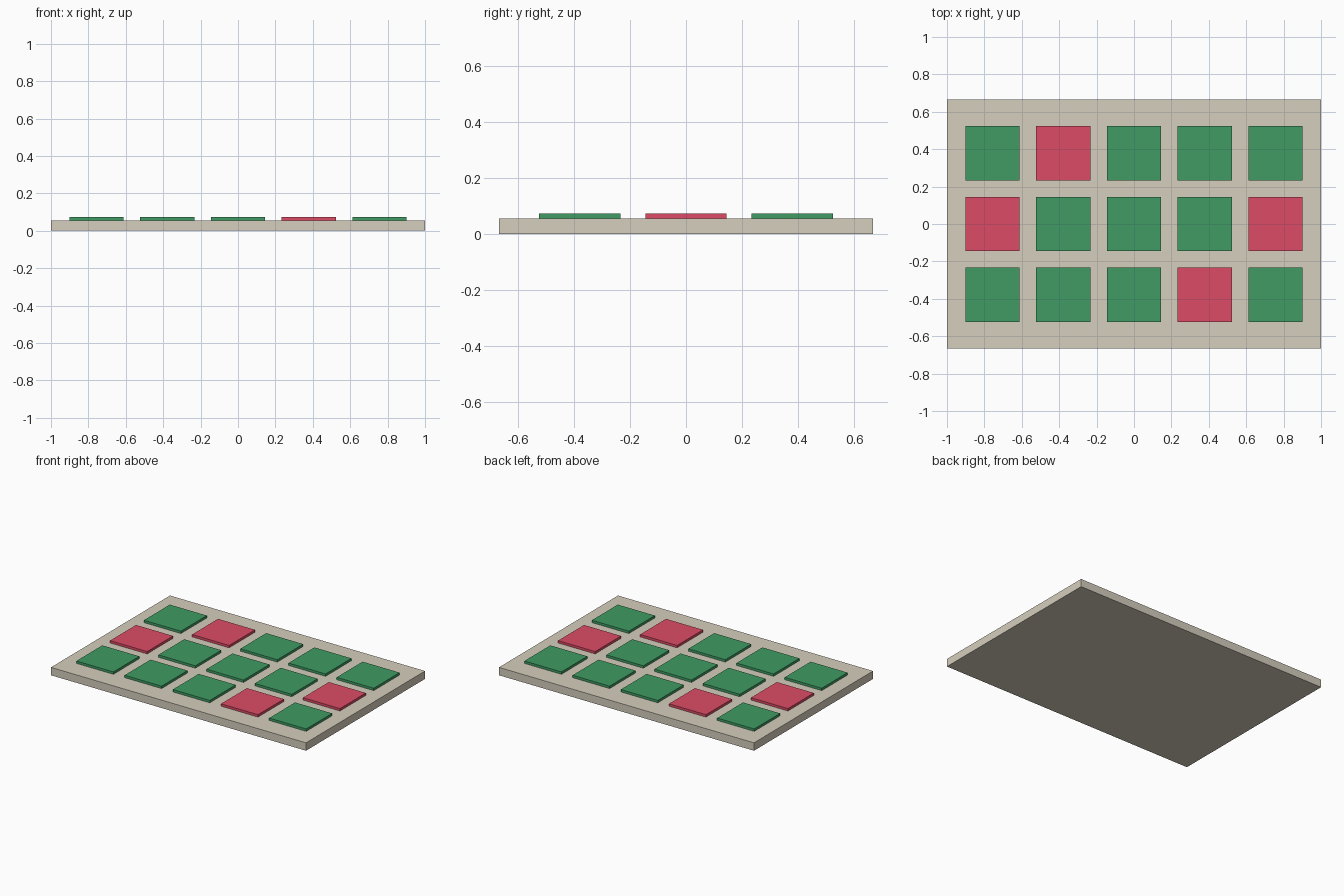
import bpy

if "Cube" in bpy.data.objects:
    bpy.data.objects.remove(bpy.data.objects["Cube"])

BOARD_H, TILE_H = 0.056, 0.017
PITCH, TILE = 0.378, 0.29


def material(name, rgb):
    m = bpy.data.materials.new(name)
    m.diffuse_color = (*rgb, 1)
    m.use_nodes = True
    m.node_tree.nodes["Principled BSDF"].inputs["Base Color"].default_value = m.diffuse_color
    return m


def box(name, size, centre, mat):
    bpy.ops.mesh.primitive_cube_add(size=1, location=centre)
    ob = bpy.context.object
    ob.name = name
    ob.scale = size
    bpy.ops.object.transform_apply(location=False, rotation=False, scale=True)
    ob.data.materials.append(mat)
    return ob


beige = material("beige", (0.67, 0.62, 0.51))
colours = {"G": ("green_tile", material("green", (0.05, 0.33, 0.125))),
           "R": ("red_tile", material("red", (0.72, 0.073, 0.133)))}

# Base board
box("board", (2, 1.333, BOARD_H), (0, 0, BOARD_H / 2), beige)

# Raised tiles, rows listed from back to front
for r, row in enumerate(("GRGGG", "RGGGR", "GGGRG")):
    for c, key in enumerate(row):
        name, mat = colours[key]
        box(f"{name}_{r + 1}_{c + 1}", (TILE, TILE, TILE_H),
            ((c - 2) * PITCH, (1 - r) * PITCH, BOARD_H + TILE_H / 2), mat)
